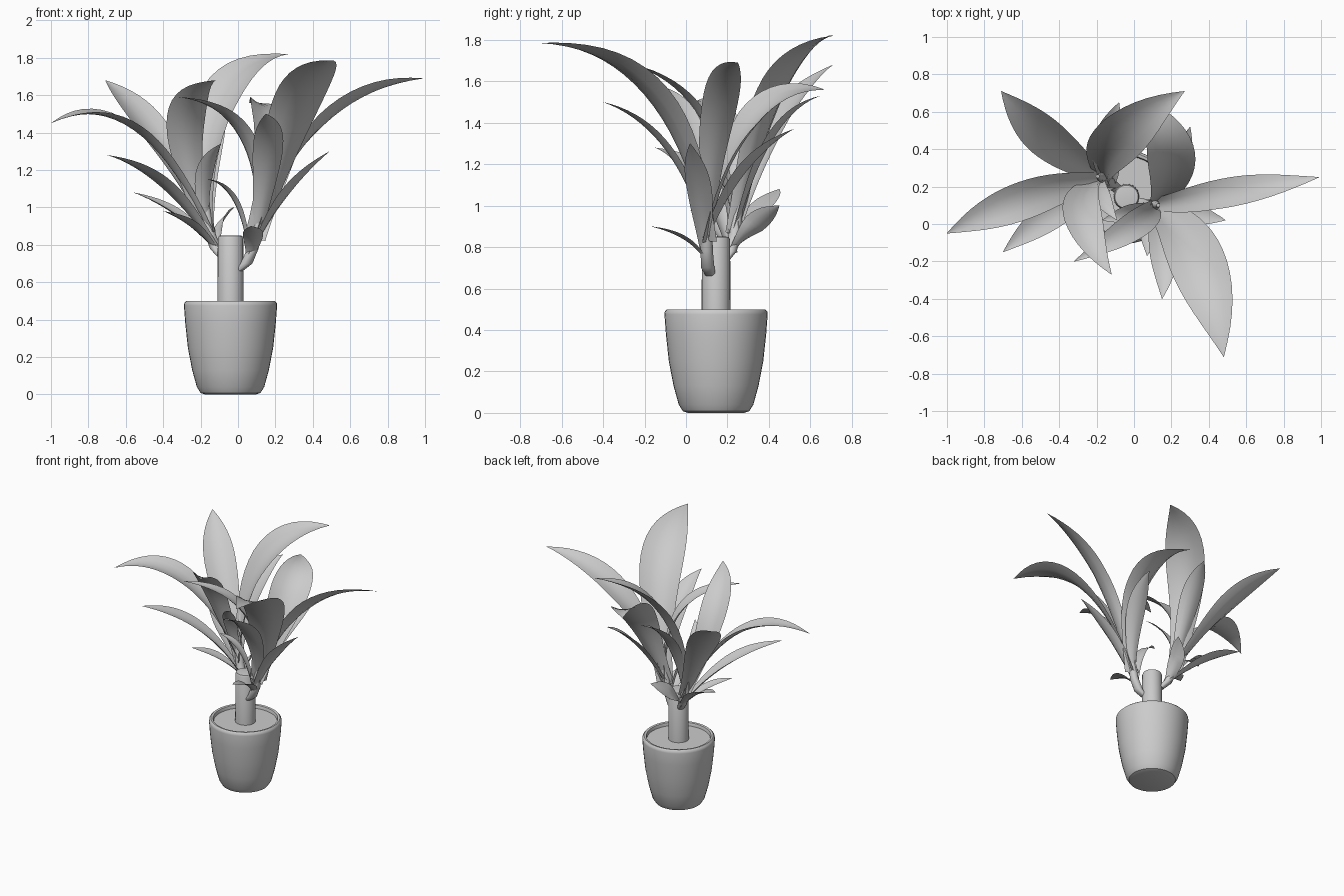
import bpy, bmesh, math
from mathutils import Vector

cube = bpy.data.objects.get("Cube")
if cube:
    bpy.data.objects.remove(cube)

grey = bpy.data.materials.new("plain grey")
grey.use_nodes = True
grey.diffuse_color = (0.6, 0.6, 0.6, 1)
grey.node_tree.nodes["Principled BSDF"].inputs["Base Color"].default_value = (0.6, 0.6, 0.6, 1)

CENTRE = Vector((-0.04, 0.145, 0))


def finish(bm, name, angle=40):
    mesh = bpy.data.meshes.new(name)
    bm.to_mesh(mesh)
    bm.free()
    mesh.materials.append(grey)
    obj = bpy.data.objects.new(name, mesh)
    bpy.context.collection.objects.link(obj)
    bpy.ops.object.select_all(action="DESELECT")
    obj.select_set(True)
    bpy.context.view_layer.objects.active = obj
    bpy.ops.object.shade_smooth_by_angle(angle=math.radians(angle))
    return obj


def bridge(bm, rows, closed):
    for a, b in zip(rows, rows[1:]):
        n = len(a)
        for i in range(n if closed else n - 1):
            j = (i + 1) % n
            bm.faces.new((a[i], a[j], b[j], b[i]))


def tube(name, stations, sides):
    """Round body through (centre, radius) stations, level rings, capped ends."""
    bm = bmesh.new()
    rows = []
    for c, r in stations:
        rows.append([bm.verts.new(Vector(c) + Vector((r * math.cos(a), r * math.sin(a), 0)))
                     for a in (math.tau * i / sides for i in range(sides))])
    bridge(bm, rows, True)
    bm.faces.new(rows[0][::-1])
    bm.faces.new(rows[-1])
    return finish(bm, name)


def lathe(name, profile, sides):
    return tube(name, [(CENTRE + Vector((0, 0, z)), r) for r, z in profile], sides)


def leaf(name, base, mid, tip, width, roll):
    """Arched blade through three points, folded along its midrib and rolled about it."""
    base, mid, tip = Vector(base), Vector(mid), Vector(tip)
    ctrl = 2 * mid - (base + tip) / 2
    side = (tip - base).cross(Vector((0, 0, 1))).normalized()
    bm = bmesh.new()
    rows, steps = [], 18
    for k in range(steps + 1):
        t = k / steps
        p = (1 - t) ** 2 * base + 2 * t * (1 - t) * ctrl + t * t * tip
        tangent = ((1 - t) * (ctrl - base) + t * (tip - ctrl)).normalized()
        flat = (side - tangent * side.dot(tangent)).normalized()
        turn = math.radians(roll) * min(1, 2 * t)
        across = flat * math.cos(turn) + flat.cross(tangent) * math.sin(turn)
        up = across.cross(tangent)
        half = width / 2 * (0.4 * (1 - t) + 0.9 * math.sin(math.pi * t ** 1.35)) + 0.001
        fold = 0.45 - 0.25 * t
        rows.append([bm.verts.new(p + half * (s * across + fold * s * s * up))
                     for s in (-1, -0.5, 0, 0.5, 1)])
    bridge(bm, rows, False)
    return finish(bm, name, 60)


# Pot with rounded foot, rolled rim and soil level
lathe("pot", [(0.135, 0), (0.16, 0.008), (0.18, 0.04), (0.205, 0.13), (0.228, 0.25),
              (0.242, 0.38), (0.249, 0.475), (0.247, 0.49), (0.237, 0.5),
              (0.222, 0.497), (0.218, 0.485), (0.216, 0.44)], 40)
lathe("soil", [(0.217, 0.44), (0.217, 0.475)], 40)

# Cut trunk
lathe("trunk", [(0.07, 0.45), (0.068, 0.835), (0.062, 0.848), (0.05, 0.85)], 24)

# Two side shoots
tube("left_shoot", [((0, 0.12, 0.66), 0.025), ((0.045, 0.105, 0.7), 0.032),
                    ((0.08, 0.1, 0.78), 0.03), ((0.115, 0.1, 0.95), 0.025),
                    ((0.13, 0.1, 1.1), 0.01)], 12)
tube("right_shoot", [((-0.08, 0.18, 0.73), 0.025), ((-0.12, 0.215, 0.78), 0.03),
                     ((-0.15, 0.235, 0.86), 0.03), ((-0.175, 0.25, 1.0), 0.025),
                     ((-0.195, 0.255, 1.12), 0.01)], 12)

# Leaves per shoot: middle point, tip, width, roll in degrees
right_upper = [
    ((-0.56, 0.14, 1.415), (-1.0, -0.05, 1.45), 0.19, 6),
    ((-0.45, 0.45, 1.38), (-0.71, 0.71, 1.68), 0.2, 12),
    ((-0.09, 0.45, 1.55), (0.27, 0.71, 1.82), 0.25, -8),
    ((-0.28, 0.07, 1.42), (-0.12, -0.27, 1.68), 0.19, 0),
    ((-0.15, 0.42, 1.32), (-0.08, 0.65, 1.53), 0.14, 0),
    ((-0.18, 0.16, 1.15), (-0.09, 0.02, 1.34), 0.09, 0),
]
right_lower = [
    ((-0.4, 0.08, 1.11), (-0.7, -0.15, 1.28), 0.15, 0),
    ((-0.33, 0.35, 0.96), (-0.56, 0.45, 1.08), 0.12, 0),
    ((-0.25, 0.13, 0.9), (-0.4, 0.02, 0.98), 0.1, 0),
    ((-0.09, 0.33, 0.9), (-0.02, 0.45, 1.0), 0.11, 45),
]
left_upper = [
    ((0.46, 0.15, 1.45), (0.99, 0.25, 1.69), 0.16, 24),
    ((0.33, -0.18, 1.53), (0.48, -0.71, 1.785), 0.28, 0),
    ((0.03, 0.01, 1.37), (-0.32, -0.2, 1.59), 0.14, 0),
    ((0.19, 0.33, 1.4), (0.06, 0.67, 1.56), 0.25, -20),
    ((0.16, -0.1, 1.27), (0.15, -0.4, 1.5), 0.15, 0),
    ((0.22, 0.28, 1.16), (0.3, 0.52, 1.37), 0.12, 0),
]
left_lower = [
    ((0.25, 0.06, 1.05), (0.49, 0.02, 1.3), 0.12, 10),
    ((0.08, 0.0, 0.83), (0.07, -0.17, 0.9), 0.1, 0),
    ((-0.02, 0.06, 1.03), (-0.17, 0.02, 1.15), 0.08, 0),
]
crowns = {
    "right_upper_leaf": ((-0.155, 0.24, 0.86), right_upper),
    "right_lower_leaf": ((-0.12, 0.215, 0.77), right_lower),
    "left_upper_leaf": ((0.095, 0.1, 0.83), left_upper),
    "left_lower_leaf": ((0.06, 0.1, 0.72), left_lower),
}
for label, (base, blades) in crowns.items():
    for number, (mid, tip, width, roll) in enumerate(blades, 1):
        leaf(f"{label}_{number}", base, mid, tip, width, roll)
